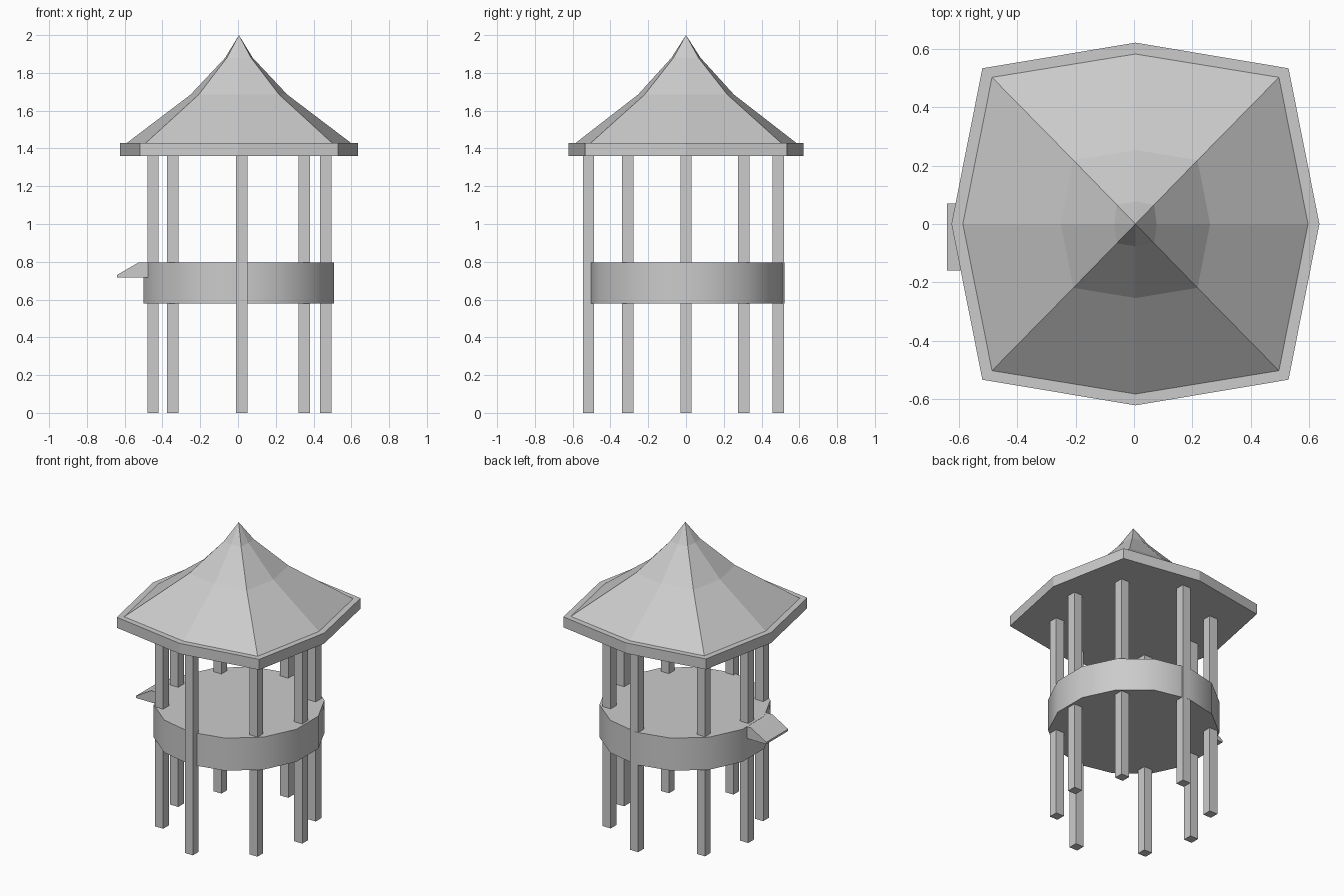
import bpy, bmesh, math

if "Cube" in bpy.data.objects:
    bpy.data.objects.remove(bpy.data.objects["Cube"])

def finish(name, bm):
    bmesh.ops.recalc_face_normals(bm, faces=bm.faces[:])
    me = bpy.data.meshes.new(name)
    bm.to_mesh(me)
    bm.free()
    ob = bpy.data.objects.new(name, me)
    bpy.context.collection.objects.link(ob)
    return ob

def loft(name, rings, apex=None):
    """Skin a stack of point rings, cap the base, close with apex."""
    bm = bmesh.new()
    loops = [[bm.verts.new(p) for p in ring] for ring in rings]
    n = len(loops[0])
    for a, b in zip(loops, loops[1:]):
        for i in range(n):
            bm.faces.new((a[i], a[(i + 1) % n], b[(i + 1) % n], b[i]))
    bm.faces.new(loops[0])
    if apex:
        tip = bm.verts.new(apex)
        for i in range(n):
            bm.faces.new((loops[-1][i], loops[-1][(i + 1) % n], tip))
    else:
        bm.faces.new(loops[-1])
    return finish(name, bm)

CX = 0.005

def octo(rx, ry, dx, dy, z):
    """Bulged square: axis points rx/ry, corner points dx/dy."""
    pts = [(rx, 0), (dx, dy), (0, ry), (-dx, dy),
           (-rx, 0), (-dx, -dy), (0, -ry), (dx, -dy)]
    return [(CX + x, y, z) for x, y in pts]

# Roof: eave slab, curved slopes and pointed top
loft("roof", [
    octo(0.631, 0.622, 0.525, 0.534, 1.36),
    octo(0.631, 0.622, 0.525, 0.534, 1.43),
    octo(0.592, 0.583, 0.492, 0.503, 1.43),
    octo(0.256, 0.254, 0.213, 0.219, 1.685),
    octo(0.073, 0.077, 0.064, 0.066, 1.88),
], apex=(CX, 0, 2.0))

# Round floor platform
N = 14
ring = [(CX + 0.517 * math.cos(math.pi / 2 + 2 * math.pi * i / N),
         0.004 + 0.517 * math.sin(math.pi / 2 + 2 * math.pi * i / N)) for i in range(N)]
floor = loft("platform", [[(x, y, z) for x, y in ring] for z in (0.58, 0.797)])
bpy.context.view_layer.objects.active = floor
floor.select_set(True)
bpy.ops.object.shade_smooth_by_angle(angle=math.radians(35))

# Eight square posts
posts = [(0.02, -0.516), (0.35, -0.308), (0.465, 0), (0.35, 0.306),
         (0.02, 0.488), (-0.345, 0.306), (-0.45, 0), (-0.345, -0.308)]
h = 0.03
for i, (x, y) in enumerate(posts):
    loft(f"post_{i + 1}", [[(x + a * h, y + b * h, z) for a, b in
                           ((-1, -1), (1, -1), (1, 1), (-1, 1))] for z in (0, 1.365)])

# Sloping wedge lip on the left side
profile = [(-0.641, 0.717), (-0.45, 0.717), (-0.45, 0.796), (-0.527, 0.796), (-0.641, 0.73)]
loft("side_lip", [[(x, y, z) for x, z in profile] for y in (-0.16, 0.07)])
